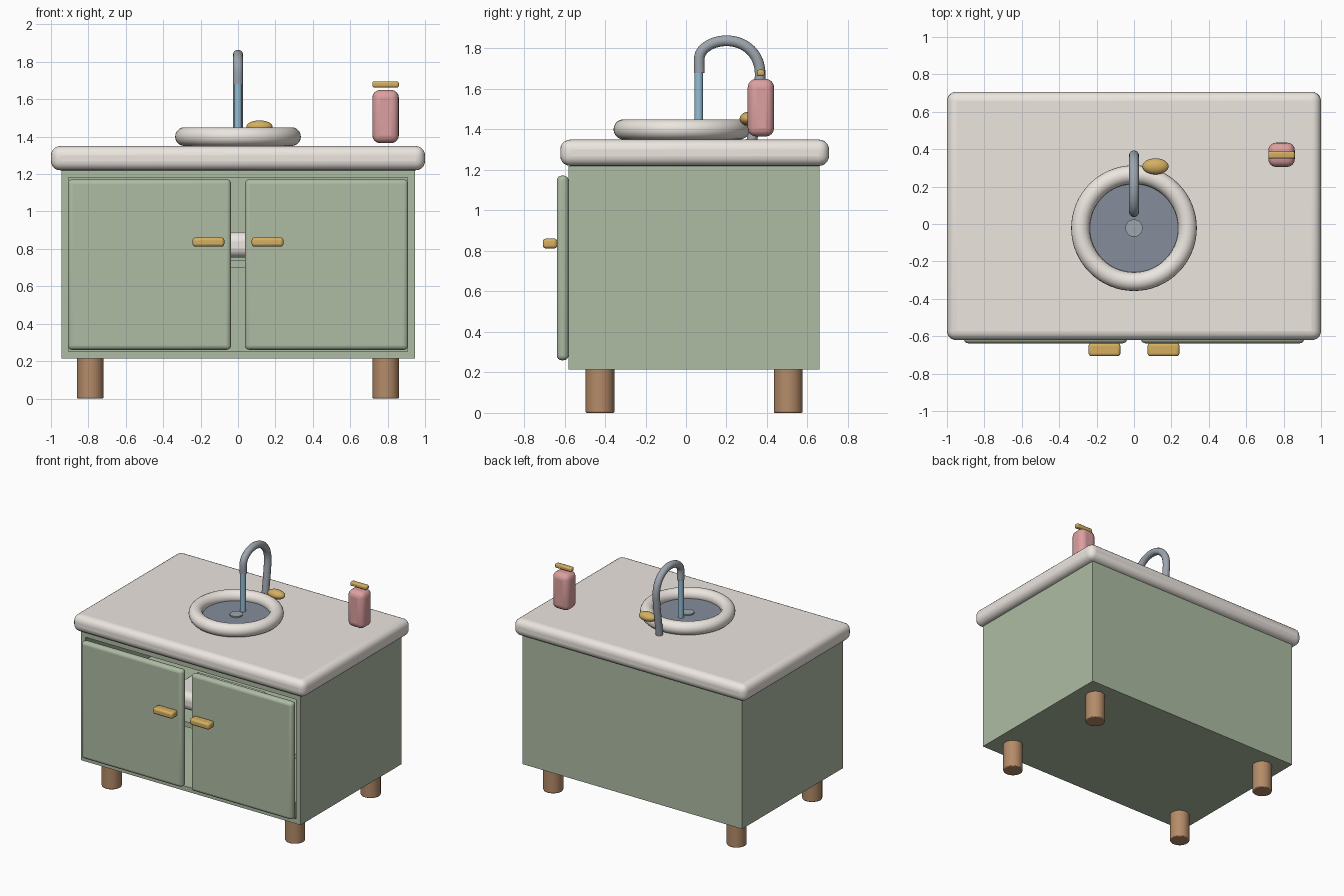
import bpy, bmesh
from math import radians

if "Cube" in bpy.data.objects:
    bpy.data.objects.remove(bpy.data.objects["Cube"])


def material(name, rgb):
    m = bpy.data.materials.new(name)
    m.diffuse_color = (*rgb, 1)
    m.use_nodes = True
    m.node_tree.nodes["Principled BSDF"].inputs["Base Color"].default_value = m.diffuse_color
    return m


SAGE = material("sage", (0.42, 0.50, 0.37))
CREAM = material("cream", (0.84, 0.79, 0.74))
WOOD = material("wood", (0.46, 0.26, 0.14))
GOLD = material("gold", (0.66, 0.43, 0.12))
STEEL = material("steel", (0.34, 0.38, 0.42))
BASIN = material("basin", (0.24, 0.27, 0.33))
WATER = material("water", (0.30, 0.52, 0.68))
PINK = material("pink", (0.72, 0.35, 0.35))


def finish(name, mat, bevel=0, segments=4):
    ob = bpy.context.object
    ob.name = name
    ob.data.materials.append(mat)
    if bevel:
        mod = ob.modifiers.new("Bevel", 'BEVEL')
        mod.width, mod.segments = bevel, segments
        mod.limit_method = 'ANGLE'
    bpy.ops.object.shade_smooth_by_angle(angle=radians(35))
    return ob


def box(name, mat, x, y, z, bevel=0, segments=4):
    """Box from (min, max) ranges on each axis."""
    bpy.ops.mesh.primitive_cube_add(size=1, location=[sum(r) / 2 for r in (x, y, z)])
    bpy.context.object.scale = [r[1] - r[0] for r in (x, y, z)]
    bpy.ops.object.transform_apply(location=False, rotation=False, scale=True)
    return finish(name, mat, bevel, segments)


def cylinder(name, mat, r, x, y, z0, z1, bevel=0):
    bpy.ops.mesh.primitive_cylinder_add(radius=r, depth=z1 - z0, vertices=40,
                                        location=(x, y, (z0 + z1) / 2))
    return finish(name, mat, bevel, 2)


# Cabinet shell, hollowed from the front
cabinet = box("cabinet", SAGE, (-0.945, 0.945), (-0.58, 0.66), (0.215, 1.22))
bm = bmesh.new()
bm.from_mesh(cabinet.data)
front = min(bm.faces, key=lambda f: f.calc_center_median().y)
bmesh.ops.inset_region(bm, faces=[front], thickness=0.053)
inner = bmesh.ops.extrude_discrete_faces(bm, faces=[front])["faces"][0]
for v in inner.verts:
    v.co.y += 1.19
bm.to_mesh(cabinet.data)
bm.free()

# Shelf and folded towel inside
box("shelf", SAGE, (-0.89, 0.89), (-0.55, 0.61), (0.70, 0.74))
box("folded_towel", CREAM, (-0.32, 0.32), (-0.44, -0.05), (0.755, 0.89), 0.05)

# Doors, handles and legs on both sides
for side, s in (("left", -1), ("right", 1)):
    box(f"{side}_door", SAGE, sorted((0.037 * s, 0.91 * s)), (-0.638, -0.58),
        (0.26, 1.172), 0.024)
    box(f"{side}_handle", GOLD, sorted((0.073 * s, 0.243 * s)), (-0.707, -0.636),
        (0.812, 0.861), 0.015, 3)
    for end, y in (("front", -0.425), ("back", 0.505)):
        cylinder(f"{end}_{side}_leg", WOOD, 0.071, 0.79 * s, y, 0, 0.22, 0.006)

# Countertop
box("countertop", CREAM, (-1, 1), (-0.621, 0.707), (1.22, 1.35), 0.05, 5)

# Sink rim, basin and drain
bpy.ops.mesh.primitive_torus_add(major_radius=0.286, minor_radius=0.05, major_segments=64,
                                 minor_segments=20, location=(0, -0.022, 1.40))
finish("sink_rim", CREAM)
cylinder("sink_basin", BASIN, 0.27, 0, -0.022, 1.34, 1.385)
cylinder("drain", STEEL, 0.046, 0, -0.022, 1.38, 1.395)

# Arched faucet pipe
curve = bpy.data.curves.new("faucet", 'CURVE')
curve.dimensions = '3D'
curve.bevel_depth, curve.bevel_resolution = 0.027, 5
curve.resolution_u, curve.use_fill_caps = 16, True
spline = curve.splines.new('BEZIER')
path = [((0.325, 1.34), (0.32, 1.30), (0.335, 1.42)),
        ((0.366, 1.66), (0.36, 1.56), (0.372, 1.77)),
        ((0.20, 1.838), (0.295, 1.838), (0.13, 1.838)),
        ((0.066, 1.755), (0.070, 1.80), (0.063, 1.73)),
        ((0.066, 1.68), (0.066, 1.70), (0.066, 1.66))]
spline.bezier_points.add(len(path) - 1)
for p, (co, left, right) in zip(spline.bezier_points, path):
    p.co, p.handle_left, p.handle_right = [(0, *q) for q in (co, left, right)]
faucet = bpy.data.objects.new("faucet", curve)
bpy.context.collection.objects.link(faucet)
curve.materials.append(STEEL)

# Water stream and tap knob
cylinder("water_stream", WATER, 0.021, 0, 0.063, 1.385, 1.69)
bpy.ops.mesh.primitive_uv_sphere_add(segments=32, ring_count=16, location=(0.115, 0.308, 1.453))
bpy.context.object.scale = (0.07, 0.043, 0.034)
finish("tap_knob", GOLD)

# Soap bottle with pump bar
box("soap_bottle", PINK, (0.718, 0.86), (0.305, 0.435), (1.365, 1.65), 0.042)
box("soap_pump", GOLD, (0.718, 0.86), (0.35, 0.388), (1.663, 1.695), 0.01, 3)
